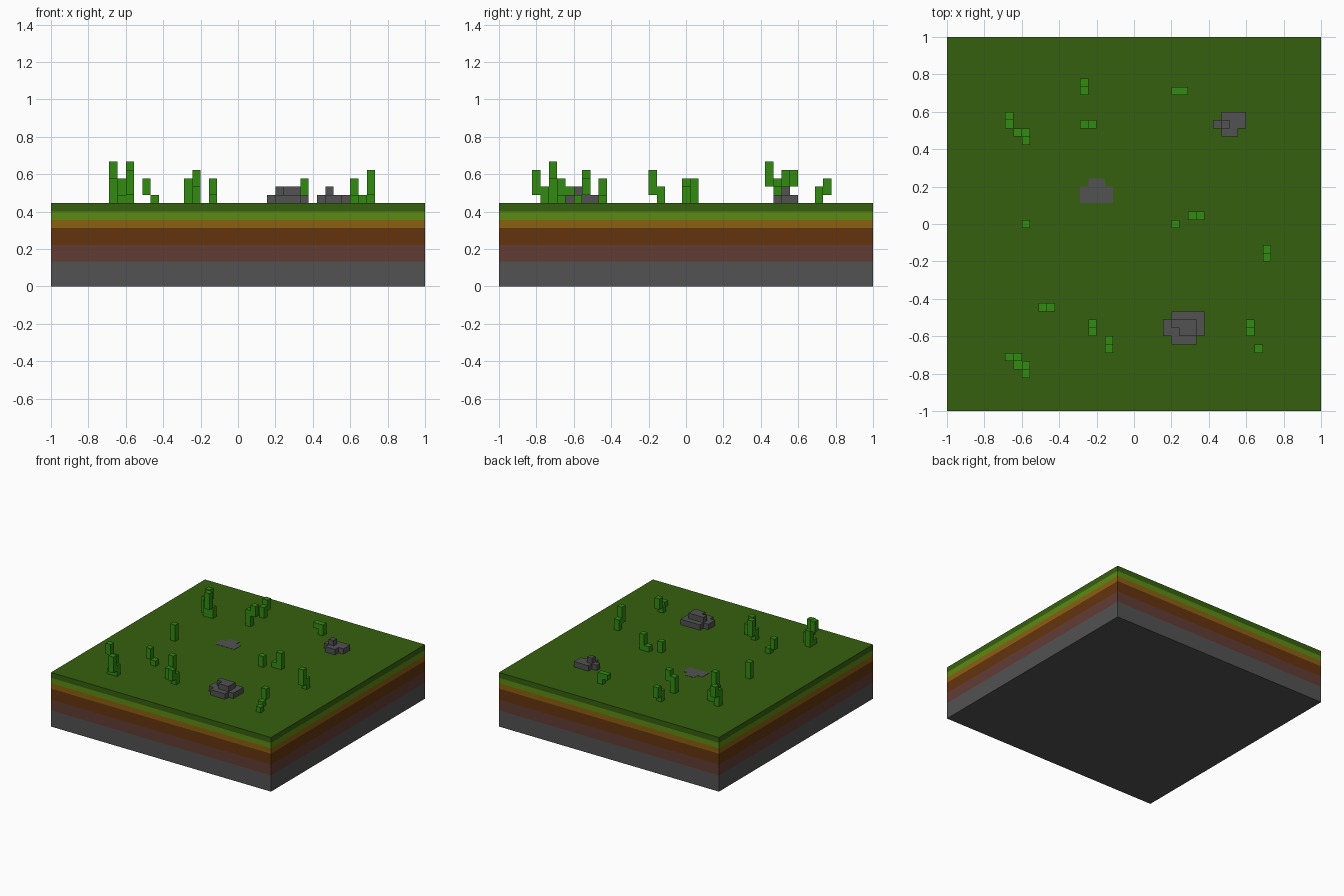
import bpy
import bmesh
from mathutils import Vector

default_cube = bpy.data.objects.get("Cube")
if default_cube:
    bpy.data.objects.remove(default_cube, do_unlink=True)

GRID = 45                 # cells along each side of the ground
CELL = 2 / GRID
GROUND_LEVELS = 10        # ground thickness in cells


def to_linear(channel):
    c = channel / 255
    return c / 12.92 if c <= 0.04045 else ((c + 0.055) / 1.055) ** 2.4


def make_material(name, red, green, blue):
    material = bpy.data.materials.new(name)
    colour = (to_linear(red), to_linear(green), to_linear(blue), 1)
    material.use_nodes = True
    material.diffuse_color = colour
    shader = material.node_tree.nodes["Principled BSDF"]
    shader.inputs["Base Color"].default_value = colour
    shader.inputs["Roughness"].default_value = 0.9
    return material


stone = make_material("stone_grey", 82, 82, 82)
clay = make_material("clay_red_brown", 98, 60, 52)
soil = make_material("soil_brown", 100, 52, 14)
sand = make_material("sand_ochre", 138, 96, 16)
turf = make_material("turf_light_green", 92, 138, 20)
grass = make_material("grass_dark_green", 54, 96, 14)
leaf = make_material("leaf_green", 50, 138, 18)


def finish(name, bm, materials):
    mesh = bpy.data.meshes.new(name)
    bm.to_mesh(mesh)
    bm.free()
    for material in materials:
        mesh.materials.append(material)
    obj = bpy.data.objects.new(name, mesh)
    bpy.context.collection.objects.link(obj)
    return obj


def build_ground(layers):
    """Square block whose side bands take one material per layer."""
    bm = bmesh.new()
    corners = ((-1, -1), (1, -1), (1, 1), (-1, 1))
    level = 0
    ring = [bm.verts.new((x, y, 0)) for x, y in corners]
    bm.faces.new(ring[::-1])
    for index, (material, thickness) in enumerate(layers):
        level += thickness
        upper = [bm.verts.new((x, y, level * CELL)) for x, y in corners]
        for a in range(4):
            b = (a + 1) % 4
            face = bm.faces.new((ring[a], ring[b], upper[b], upper[a]))
            face.material_index = index
        ring = upper
    top = bm.faces.new(ring)
    top.material_index = len(layers) - 1
    return finish("ground_block", bm, [material for material, _ in layers])


def block_cells(columns, row, low, high):
    """Cells of a straight run of columns in one row."""
    return {(i, row, k) for i in columns for k in range(low, high + 1)}


def build_cells(name, cells, material, height=CELL):
    """Outer skin of a set of grid cells standing on the ground."""
    bm = bmesh.new()
    for cell in cells:
        for axis in range(3):
            for sign in (-1, 1):
                neighbour = list(cell)
                neighbour[axis] += sign
                if tuple(neighbour) in cells:
                    continue
                u, v = (axis + 1) % 3, (axis + 2) % 3
                loop = []
                for du, dv in ((0, 0), (1, 0), (1, 1), (0, 1)):
                    p = Vector(cell)
                    p[axis] += sign > 0
                    p[u] += du
                    p[v] += dv
                    loop.append(bm.verts.new((
                        p.x * CELL - 1, p.y * CELL - 1,
                        GROUND_LEVELS * CELL + p.z * height)))
                bm.faces.new(loop if sign > 0 else loop[::-1])
    bmesh.ops.remove_doubles(bm, verts=bm.verts, dist=CELL / 100)
    bmesh.ops.dissolve_limit(bm, angle_limit=0.01, verts=bm.verts, edges=bm.edges)
    return finish(name, bm, [material])


# Layered ground
build_ground([(stone, 3), (clay, 2), (soil, 2), (sand, 1), (turf, 1), (grass, 1)])

# Plants: each stem is (column, row, lowest level, highest level)
plants = {
    "back_left_shoot": [(16, 38, 0, 1), (16, 39, 1, 2)],
    "back_right_shoot": [(28, 38, 0, 1), (27, 38, 1, 1)],
    "back_tall_plant": [(7, 34, 0, 2), (7, 35, 2, 3), (8, 33, 0, 2),
                        (9, 33, 0, 1), (9, 32, 2, 4)],
    "back_middle_shoot": [(16, 34, 0, 2), (17, 34, 2, 3)],
    "middle_left_stem": [(9, 22, 0, 2)],
    "middle_right_stem": [(27, 22, 0, 1)],
    "middle_right_shoot": [(30, 23, 0, 2), (29, 23, 0, 0)],
    "side_shoot": [(38, 19, 0, 1), (38, 18, 1, 3)],
    "front_left_shoot": [(12, 12, 0, 0), (11, 12, 1, 2)],
    "front_middle_shoot": [(17, 9, 0, 1), (17, 10, 1, 3)],
    "front_small_shoot": [(19, 8, 0, 1), (19, 7, 1, 2)],
    "front_right_shoot": [(36, 9, 0, 0), (36, 10, 1, 2), (37, 7, 0, 0)],
    "front_tall_plant": [(8, 6, 0, 2), (7, 6, 3, 4), (8, 5, 0, 0),
                         (9, 5, 0, 1), (9, 4, 1, 3)],
}
for name, stems in plants.items():
    cells = set()
    for column, row, low, high in stems:
        cells |= block_cells([column], row, low, high)
    build_cells(name, cells, leaf)

# Rocks: each run is (first column, last column, row, level)
rocks = {
    "front_rock": [(27, 30, 11, 0), (26, 30, 10, 0), (26, 30, 9, 0),
                   (27, 29, 8, 0), (27, 29, 10, 1), (28, 29, 9, 1)],
    "back_rock": [(33, 35, 35, 0), (32, 35, 34, 0), (33, 34, 33, 0),
                  (33, 33, 34, 1)],
    "flat_stone": [(16, 19, 25, 0), (16, 19, 26, 0), (17, 18, 27, 0)],
}
for name, runs in rocks.items():
    cells = set()
    for first, last, row, level in runs:
        cells |= block_cells(range(first, last + 1), row, level, level)
    build_cells(name, cells, stone, 0.002 if name == "flat_stone" else CELL)
